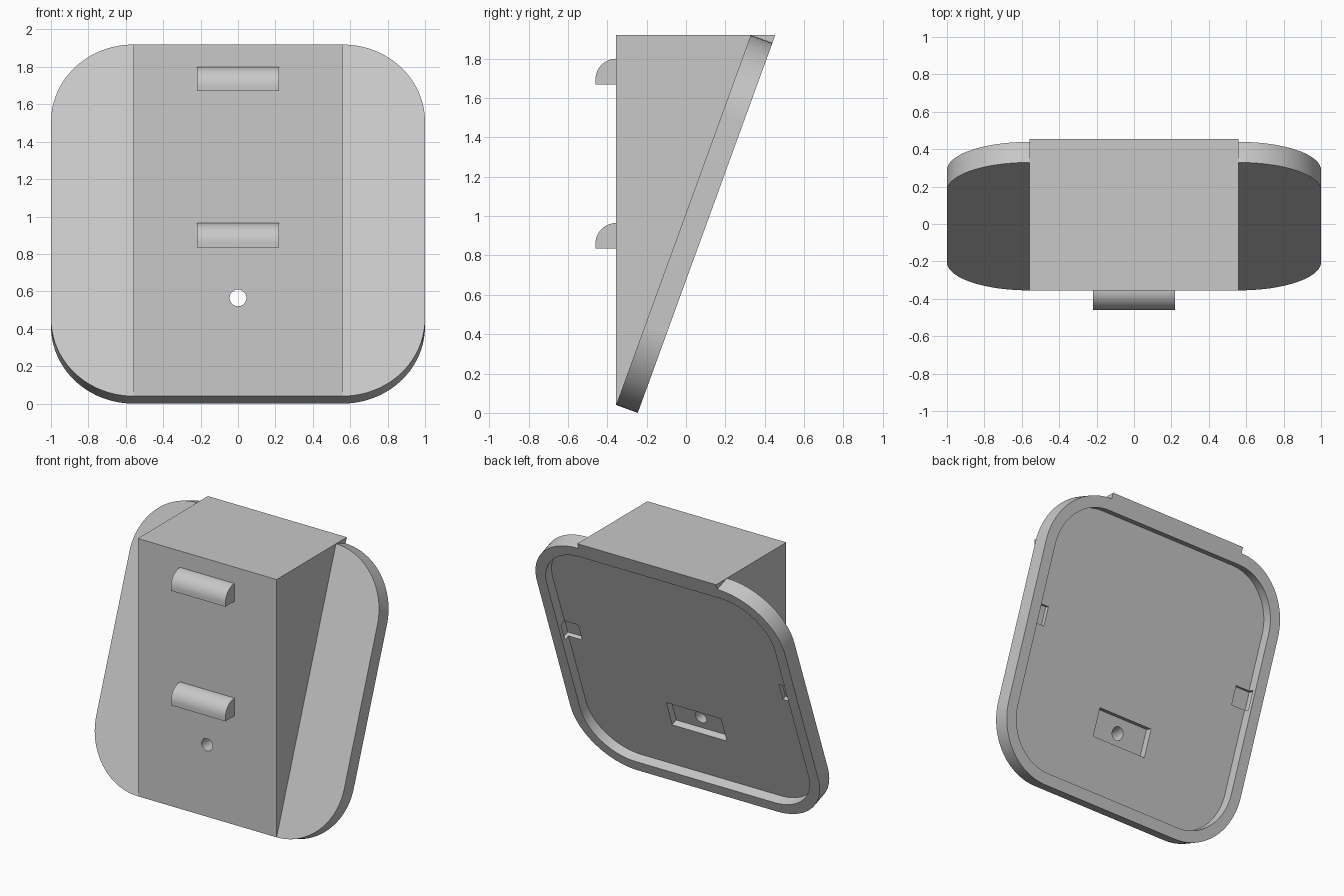
import bpy
import bmesh
from math import sin, cos, tan, pi, radians
from mathutils import Matrix, Vector

if "Cube" in bpy.data.objects:
    bpy.data.objects.remove(bpy.data.objects["Cube"])

TILT = radians(20)
THICK = 0.117
TOP = 2 * cos(TILT) + THICK * sin(TILT)
FRONT = -0.355
HALF_WIDTH = 0.56

gray = bpy.data.materials.new("light gray plastic")
gray.use_nodes = True
gray.diffuse_color = (0.58, 0.58, 0.58, 1)
gray.node_tree.nodes["Principled BSDF"].inputs["Base Color"].default_value = gray.diffuse_color

# Tilted frame: x across, y up the slope, z inward from the back face
ORIGIN = Vector((0, FRONT + THICK * cos(TILT), 0))
SLOPE = Matrix.Translation(ORIGIN) @ Matrix(
    ((1, 0, 0, 0),
     (0, sin(TILT), -cos(TILT), 0),
     (0, cos(TILT), sin(TILT), 0),
     (0, 0, 0, 1)))
# Side frame: profile in (y, z), extruded across x
SIDE = Matrix(((0, 0, 1, 0), (1, 0, 0, 0), (0, 1, 0, 0), (0, 0, 0, 1)))


def prism(name, profile, low, high, frame):
    """Extrude a closed profile between two depths of a frame."""
    bm = bmesh.new()
    base = bm.faces.new([bm.verts.new((a, b, low)) for a, b in profile])
    grown = bmesh.ops.extrude_face_region(bm, geom=[base])["geom"]
    moved = [v for v in grown if isinstance(v, bmesh.types.BMVert)]
    bmesh.ops.translate(bm, verts=moved, vec=(0, 0, high - low))
    bm.transform(frame)
    bmesh.ops.recalc_face_normals(bm, faces=bm.faces)
    mesh = bpy.data.meshes.new(name)
    bm.to_mesh(mesh)
    bm.free()
    obj = bpy.data.objects.new(name, mesh)
    bpy.context.collection.objects.link(obj)
    mesh.materials.append(gray)
    return obj


def arc(cx, cy, r, start, end, steps):
    return [(cx + r * cos(start + (end - start) * i / steps),
             cy + r * sin(start + (end - start) * i / steps)) for i in range(steps + 1)]


def rounded(half, r):
    """Rounded square centred halfway up the slope."""
    k = half - r
    pts = []
    for i, (sx, sy) in enumerate(((1, 1), (-1, 1), (-1, -1), (1, -1))):
        pts += arc(sx * k, 1 + sy * k, r, i * pi / 2, (i + 1) * pi / 2, 20)
    return pts


def rect(x0, x1, y0, y1):
    return [(x0, y0), (x1, y0), (x1, y1), (x0, y1)]


def carve(obj, cutters):
    for cutter in cutters:
        mod = obj.modifiers.new(cutter.name, "BOOLEAN")
        mod.operation = "DIFFERENCE"
        mod.solver = "EXACT"
        mod.object = cutter
    bpy.context.view_layer.update()
    result = obj.evaluated_get(bpy.context.evaluated_depsgraph_get())
    mesh = bpy.data.meshes.new_from_object(result)
    obj.modifiers.clear()
    obj.data = mesh


def on_slope(v, w):
    p = SLOPE @ Vector((0, v, w))
    return p.y, p.z


# Tilted backing plate and wedge body
plate = prism("backing_plate", rounded(1, 0.44), 0, THICK, SLOPE)
body = prism("wedge_body", [
    on_slope(0, THICK), (FRONT, TOP), (ORIGIN.y + TOP * tan(TILT), TOP),
    on_slope(2, 0), on_slope(1.95, 0.09), on_slope(0.05, 0.09)],
    -HALF_WIDTH, HALF_WIDTH, SIDE)

# Cutters: rear recess, screw pocket, screw hole, side clip slots
recess = prism("recess_cutter", rounded(0.92, 0.36), -0.1, 0.072, SLOPE)
pocket = prism("pocket_cutter", rect(-0.22, 0.22, 0.46, 0.66), 0.03, 0.122, SLOPE)
hole = prism("hole_cutter", arc(0, 0.565, 0.045, 0, 2 * pi, 32)[:-1], -0.1, 0.6,
             Matrix.Rotation(pi / 2, 4, "X"))
slots = [prism("slot_cutter", rect(*sorted((s * 0.81, s * 0.945)), 1.03, 1.165),
               0.03, 0.102, SLOPE) for s in (-1, 1)]
carve(plate, [recess, pocket, hole] + slots)
carve(body, [pocket, hole])
for cutter in [recess, pocket, hole] + slots:
    bpy.data.objects.remove(cutter)

# Quarter-round hooks on the front
hooks = []
for name, z in (("lower_hook", 0.835), ("upper_hook", 1.67)):
    profile = [(FRONT + 0.01, z), (FRONT - 0.105, z)]
    profile += arc(FRONT, z + 0.025, 0.105, pi, pi / 2, 16)
    profile.append((FRONT + 0.01, z + 0.13))
    hooks.append(prism(name, profile, -0.22, 0.22, SIDE))

# Smooth the round surfaces, keep hard edges
for obj in bpy.context.view_layer.objects:
    obj.select_set(obj in [plate, body] + hooks)
bpy.context.view_layer.objects.active = plate
bpy.ops.object.shade_smooth_by_angle(angle=radians(30))
